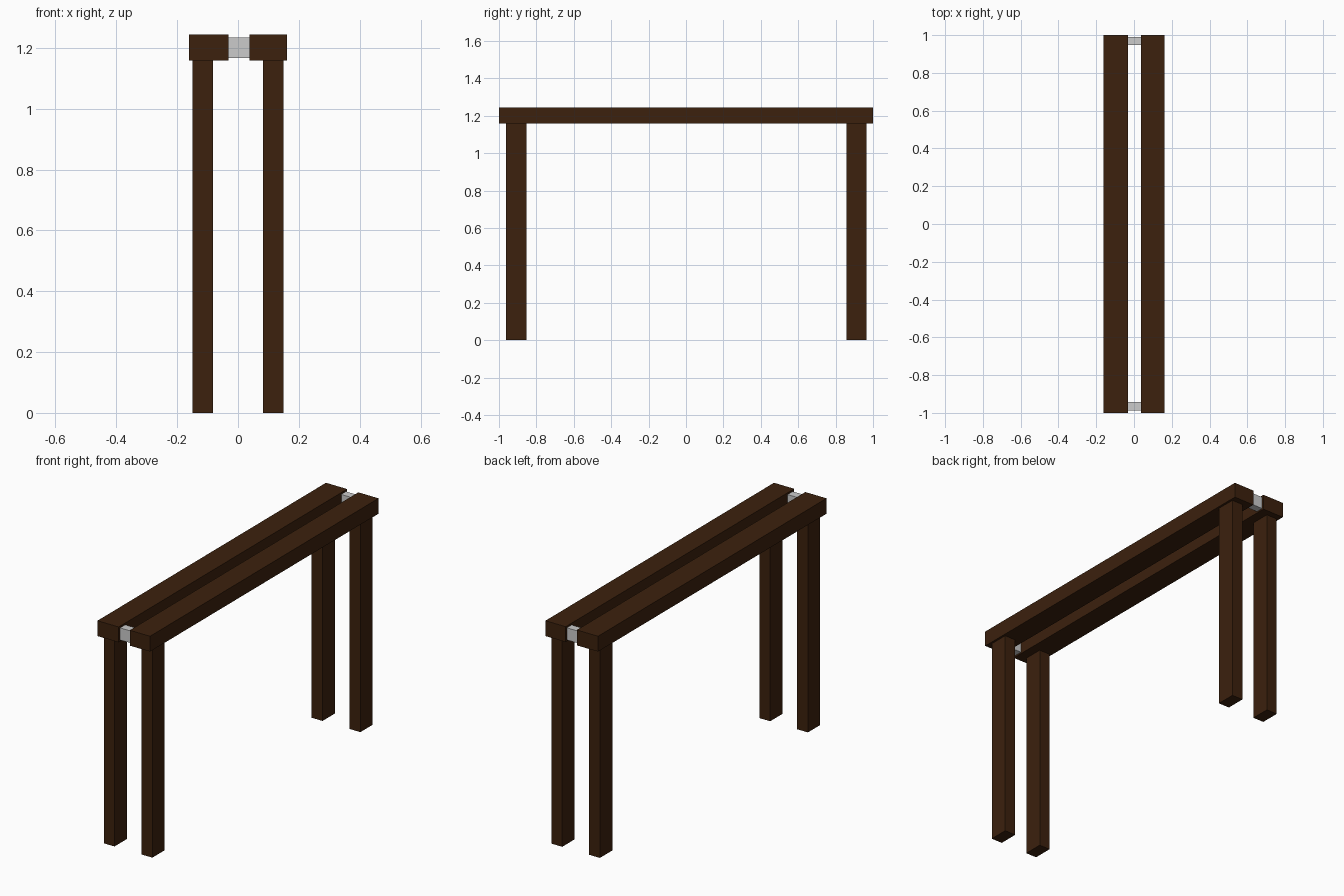
import bpy

if "Cube" in bpy.data.objects:
    bpy.data.objects.remove(bpy.data.objects["Cube"])

wood = bpy.data.materials.new("dark_wood")
wood.diffuse_color = (0.045, 0.015, 0.004, 1)
wood.use_nodes = True
wood.node_tree.nodes["Principled BSDF"].inputs["Base Color"].default_value = wood.diffuse_color


def box(name, x, y, z, mat=None):
    """Axis-aligned box from (min, max) ranges."""
    bpy.ops.mesh.primitive_cube_add(size=1, location=[(a + b) / 2 for a, b in (x, y, z)])
    ob = bpy.context.object
    ob.name = name
    ob.scale = [b - a for a, b in (x, y, z)]
    bpy.ops.object.transform_apply(location=False, rotation=False, scale=True)
    if mat:
        ob.data.materials.append(mat)
    return ob


BEAM_BOTTOM, TOP = 1.159, 1.244

# Each side: beam x range, leg x range
sides = {
    "left": ((-0.161, -0.031), (-0.149, -0.083)),
    "right": ((0.037, 0.161), (0.082, 0.149)),
}
# Each end: leg y range, spacer y range
ends = {
    "front": ((-0.962, -0.854), (-0.987, -0.942)),
    "back": ((0.858, 0.966), (0.948, 0.99)),
}

# Long top beams with a leg under each end
for side, (beam_x, leg_x) in sides.items():
    box(f"{side}_beam", beam_x, (-1, 1), (BEAM_BOTTOM, TOP), wood)
    for end, (leg_y, _) in ends.items():
        box(f"{end}_{side}_leg", leg_x, leg_y, (0, BEAM_BOTTOM), wood)

# Grey spacer blocks joining the beams
for end, (_, spacer_y) in ends.items():
    box(f"{end}_spacer", (-0.031, 0.037), spacer_y, (1.167, 1.234))
